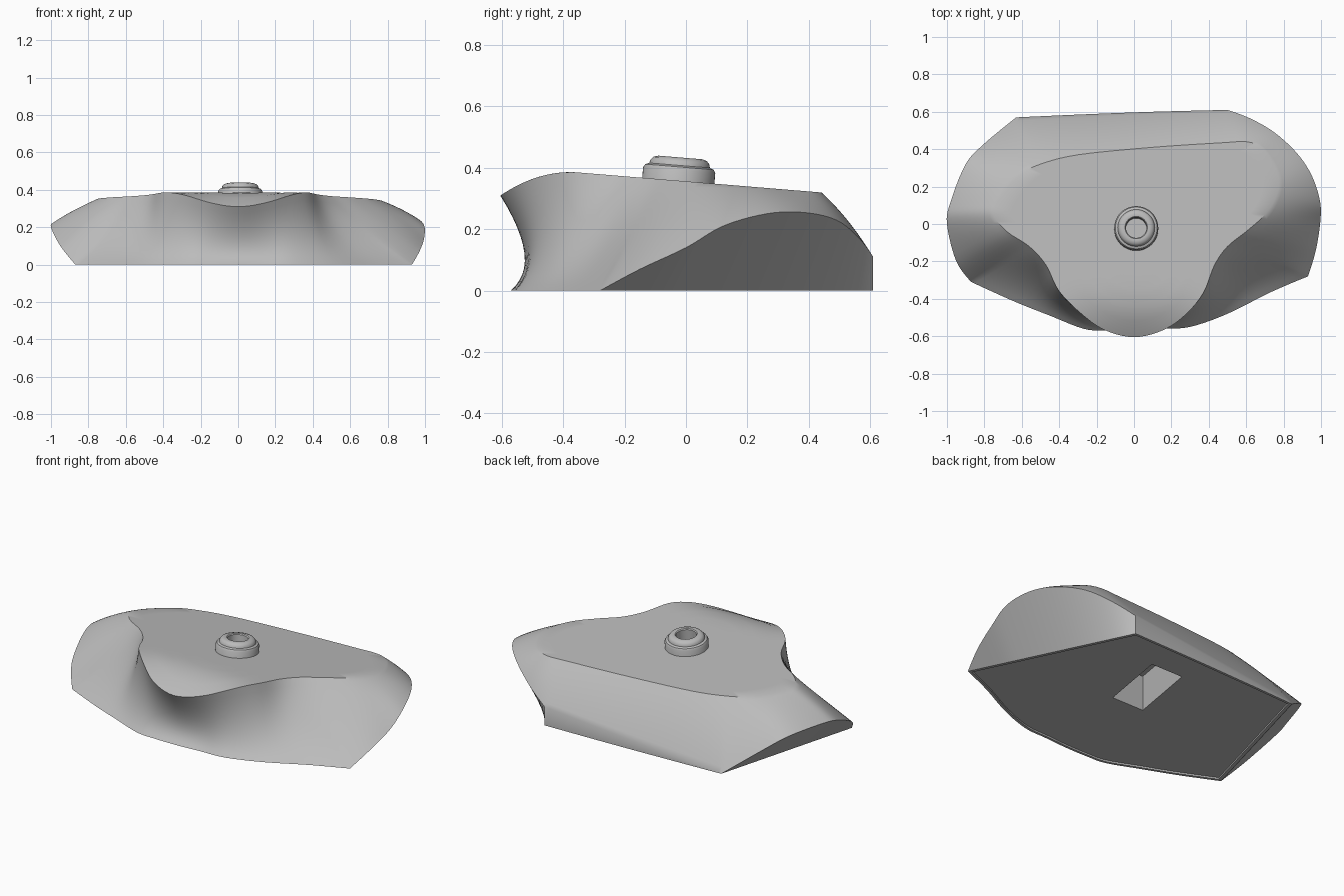
import bpy, bmesh, math
from mathutils import Vector

if "Cube" in bpy.data.objects:
    bpy.data.objects.remove(bpy.data.objects["Cube"])

grey = bpy.data.materials.new("plain_grey")
grey.use_nodes = True
grey.diffuse_color = (0.5, 0.5, 0.5, 1)
grey.node_tree.nodes["Principled BSDF"].inputs["Base Color"].default_value = (0.5, 0.5, 0.5, 1)

SLOPE = 0.0823
STEPS = 5     # spline steps between control columns
RISE = 12     # rings up the flank
TOP = 8       # rings across the top

# Control columns: lower edge x, y, z, then top rim x, y
COLUMNS = [
    (0, -.57, 0, 0, -.605), (.15, -.56, 0, .15, -.57),
    (.3, -.55, 0, .27, -.49), (.5, -.48, 0, .37, -.37),
    (.73, -.365, 0, .43, -.22), (.93, -.28, 0, .5, -.12),
    (.97, -.15, .07, .6, -.04), (.995, 0, .14, .7, .05),
    (.995, .12, .21, .76, .15), (.95, .26, .25, .775, .24),
    (.87, .38, .255, .74, .33), (.75, .49, .23, .68, .41),
    (.62, .565, .17, .6, .44), (.5, .61, .11, .48, .435),
    (.1, .6, .07, .1, .41), (-.3, .585, .03, -.3, .37),
    (-.63, .57, 0, -.5, .32), (-.8, .43, .13, -.6, .27),
    (-.9, .32, .2, -.67, .2), (-.98, .12, .22, -.73, .12),
    (-1, 0, .2, -.75, .05), (-.95, -.2, .1, -.68, -.04),
    (-.87, -.31, 0, -.56, -.12), (-.65, -.41, 0, -.47, -.22),
    (-.45, -.49, 0, -.4, -.36), (-.27, -.56, 0, -.27, -.49),
    (-.15, -.57, 0, -.15, -.57),
]
CORNERS = (5, 13, 16, 22)
CUTS = ((5, 13), (16, 22))    # undercut end faces, between corner columns
COUNT = len(COLUMNS)


def top_z(y):
    """Tilted flat top that rolls down at the nose."""
    drop = max(0, -0.35 - y)
    return 0.356 - SLOPE * y - 1.48 * drop * drop


def spline(points, t, corners=()):
    """Closed smooth curve with sharp points at the given corners."""
    i, f = int(t), t - int(t)

    def tangent(j):
        j %= COUNT
        if j in corners:
            return Vector((0, 0, 0))
        return (points[(j + 1) % COUNT] - points[j - 1]) / 2

    a, b = points[i], points[(i + 1) % COUNT]
    f2, f3 = f * f, f * f * f
    return (a * (2 * f3 - 3 * f2 + 1) + tangent(i) * (f3 - 2 * f2 + f)
            + b * (3 * f2 - 2 * f3) + tangent(i + 1) * (f3 - f2))


def flank(e, r):
    """Points from lower edge to rim: scooped at the front, fuller behind."""
    s = min(1, max(0, (r.y + 0.35) / 0.45))
    k = 0.28 + 0.29 * s * s * (3 - 2 * s)
    c = e.lerp(r, 1 - k)
    c.z = e.z + (r.z - e.z) * k
    if r.y < 0:
        c.y += 0.13 * math.exp(-(r.x / 0.3) ** 2)
    for n in range(RISE + 1):
        u = n / RISE
        yield e * (1 - u) ** 2 + c * 2 * u * (1 - u) + r * u * u


def finish(bm, name, angle):
    bmesh.ops.remove_doubles(bm, verts=bm.verts, dist=0.0004)
    bmesh.ops.recalc_face_normals(bm, faces=bm.faces)
    mesh = bpy.data.meshes.new(name)
    bm.to_mesh(mesh)
    bm.free()
    obj = bpy.data.objects.new(name, mesh)
    bpy.context.collection.objects.link(obj)
    mesh.materials.append(grey)
    bpy.ops.object.select_all(action="DESELECT")
    obj.select_set(True)
    bpy.context.view_layer.objects.active = obj
    bpy.ops.object.shade_smooth_by_angle(angle=math.radians(angle))
    return obj


def bridge(bm, a, b):
    for i in range(len(a)):
        j = (i + 1) % len(a)
        bm.faces.new((a[i], a[j], b[j], b[i]))


def loop_edges(bm, ring):
    pairs = zip(ring, ring[1:] + ring[:1])
    return [bm.edges.get(p) or bm.edges.new(p) for p in pairs]


# Body: cross rings from the underside rim up the flanks and over the top
edges = [Vector(c[:3]) for c in COLUMNS]
rims = [Vector((c[3], c[4], 0)) for c in COLUMNS]
centre = Vector((0.05, 0.08, 0))
profiles = []
for n in range(COUNT * STEPS):
    t = n / STEPS
    e = spline(edges, t, CORNERS)
    e.z = max(0, e.z)
    r = spline(rims, t)
    r.z = top_z(r.y)

    # Foot follows a straight line under each undercut end
    foot = Vector((e.x, e.y, 0))
    for first, last in CUTS:
        if first <= t <= last:
            a, b = (Vector((edges[i].x, edges[i].y, 0)) for i in (first, last))
            f = (foot - a).dot(b - a) / (b - a).length_squared
            foot = a.lerp(b, min(1, max(0, f)))
    inner = foot * 0.975
    column = [inner + Vector((0, 0, 0.01)), inner, foot]
    column += flank(e, r)
    for m in range(1, TOP):
        p = r.lerp(centre, m / TOP)
        p.z = top_z(p.y)
        column.append(p)
    profiles.append(column)

bm = bmesh.new()
rings = [[bm.verts.new(p) for p in ring] for ring in zip(*profiles)]
for lower, upper in zip(rings, rings[1:]):
    bridge(bm, lower, upper)
tip = bm.verts.new((centre.x, centre.y, top_z(centre.y)))
for a, b in zip(rings[-1], rings[-1][1:] + rings[-1][:1]):
    bm.faces.new((a, b, tip))
bmesh.ops.remove_doubles(bm, verts=bm.verts, dist=0.0004)

# Underside with a four-sided pocket
border = [e for e in bm.edges if e.is_boundary]
corners = ((-.07, -.01), (.14, -.01), (.21, .4), (0, .4))
mouth = [bm.verts.new((x, y, 0.01)) for x, y in corners]
roof = [bm.verts.new((x, y, 0.22)) for x, y in corners]
bmesh.ops.triangle_fill(bm, edges=border + loop_edges(bm, mouth),
                        use_beauty=True, normal=(0, 0, -1))
bridge(bm, mouth, roof)
bm.faces.new(roof)
finish(bm, "body", 35)

# Hollow round knob, turned about its own axis and tilted with the top
bm = bmesh.new()
turned = [(.118, -.06), (.118, .035), (.112, .045), (.099, .05), (.097, .06),
          (.088, .071), (.072, .076), (.06, .075), (.055, .07), (.055, .01)]
SIDES = 48
knob_rings = [[bm.verts.new((r * math.cos(i * math.tau / SIDES),
                             r * math.sin(i * math.tau / SIDES), z))
               for i in range(SIDES)] for r, z in turned]
for lower, upper in zip(knob_rings, knob_rings[1:]):
    bridge(bm, lower, upper)
bm.faces.new(knob_rings[0])
bm.faces.new(knob_rings[-1])
knob = finish(bm, "knob", 35)
knob.location = (0.012, -0.025, top_z(-0.025))
knob.rotation_euler.x = -math.atan(SLOPE)
